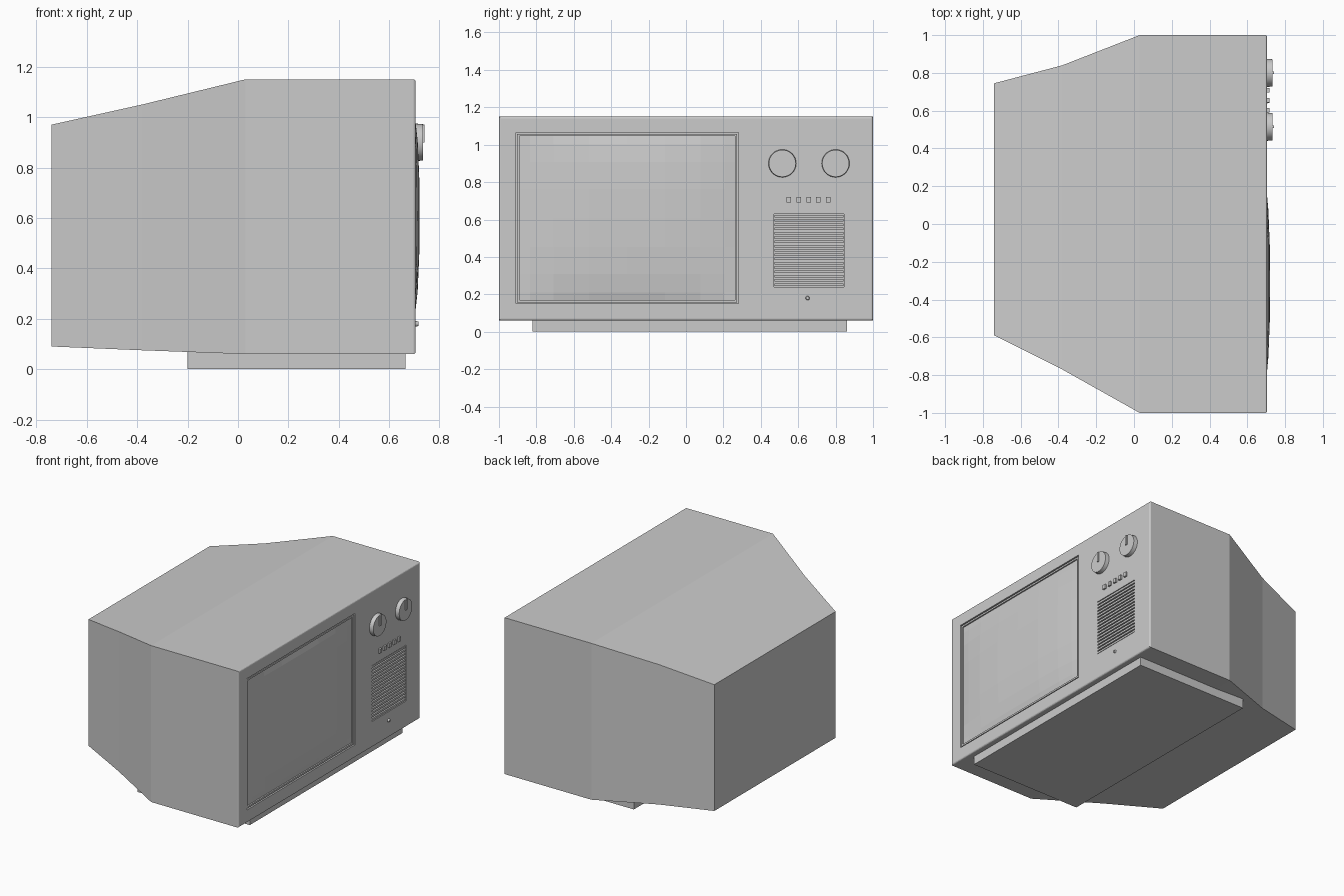
import bpy, bmesh, math
from mathutils import Matrix

if "Cube" in bpy.data.objects:
    bpy.data.objects.remove(bpy.data.objects["Cube"])

FRONT = 0.705


def finish(name, bm):
    bmesh.ops.recalc_face_normals(bm, faces=bm.faces[:])
    me = bpy.data.meshes.new(name)
    bm.to_mesh(me)
    bm.free()
    ob = bpy.data.objects.new(name, me)
    bpy.context.collection.objects.link(ob)
    return ob


def add_box(bm, x0, x1, y0, y1, z0, z1):
    m = Matrix.Translation(((x0 + x1) / 2, (y0 + y1) / 2, (z0 + z1) / 2))
    bmesh.ops.create_cube(bm, size=1, matrix=m @ Matrix.Diagonal((x1 - x0, y1 - y0, z1 - z0, 1)))


def boxes(name, *dims):
    bm = bmesh.new()
    for d in dims:
        add_box(bm, *d)
    return finish(name, bm)


def select_only(ob):
    bpy.ops.object.select_all(action='DESELECT')
    ob.select_set(True)
    bpy.context.view_layer.objects.active = ob


def disc(name, y, z, r1, r2, x0, x1, seg):
    bm = bmesh.new()
    m = Matrix.Translation(((x0 + x1) / 2, y, z)) @ Matrix.Rotation(math.pi / 2, 4, 'Y')
    bmesh.ops.create_cone(bm, cap_ends=True, segments=seg, radius1=r1, radius2=r2,
                          depth=x1 - x0, matrix=m)
    ob = finish(name, bm)
    select_only(ob)
    bpy.ops.object.shade_smooth_by_angle()
    return ob


# Cabinet: rectangular sections lofted from the back to the front
sections = [(-0.74, -0.59, 0.745, 0.09, 0.97), (-0.38, -0.77, 0.84, 0.075, 1.05),
            (0.03, -1, 1, 0.06, 1.15), (FRONT, -1, 1, 0.06, 1.15)]
bm = bmesh.new()
rings = [[bm.verts.new((x, y, z)) for y, z in ((a, c), (b, c), (b, d), (a, d))]
         for x, a, b, c, d in sections]
for r, s in zip(rings, rings[1:]):
    for i in range(4):
        j = (i + 1) % 4
        bm.faces.new((r[i], r[j], s[j], s[i]))
bm.faces.new(rings[0])
bm.faces.new(rings[-1])
rim = [e for e in bm.edges if all(v.co.x > FRONT - 0.001 for v in e.verts)]
bmesh.ops.bevel(bm, geom=rim, offset=0.01, segments=3, profile=0.5, affect='EDGES')
cabinet = finish("cabinet", bm)

# Recesses for the picture tube and the speaker
cutter = boxes("recess_cutter", (0.675, 0.8, -0.91, 0.28, 0.15, 1.065),
               (0.685, 0.8, 0.47, 0.845, 0.24, 0.63))
cutter.hide_render = True
mod = cabinet.modifiers.new("recesses", 'BOOLEAN')
mod.operation = 'DIFFERENCE'
mod.solver = 'EXACT'
mod.object = cutter
select_only(cabinet)
bpy.ops.object.modifier_apply(modifier=mod.name)
bpy.data.objects.remove(cutter)

# Base plinth
boxes("base", (-0.20, 0.665, -0.82, 0.86, 0, 0.08))

# Thin trim inside the screen opening
y0, y1, z0, z1, w = -0.903, 0.273, 0.157, 1.058, 0.012
boxes("screen_trim", (0.67, 0.702, y0, y0 + w, z0, z1), (0.67, 0.702, y1 - w, y1, z0, z1),
      (0.67, 0.702, y0 + w, y1 - w, z0, z0 + w), (0.67, 0.702, y0 + w, y1 - w, z1 - w, z1))

# Bulging glass
steps = [-1, -0.9, -0.68, -0.35, 0, 0.35, 0.68, 0.9, 1]
bm = bmesh.new()
grid = [[bm.verts.new((0.692 + 0.028 * (1 - abs(u) ** 3) * (1 - abs(v) ** 3) ** 0.8,
                       -0.315 + 0.578 * u, 0.6075 + 0.441 * v)) for u in steps] for v in steps]
for r, s in zip(grid, grid[1:]):
    for i in range(len(steps) - 1):
        bm.faces.new((r[i], r[i + 1], s[i + 1], s[i]))
finish("screen_glass", bm)

# Tuning knobs with pointers
for i, y in enumerate((0.515, 0.80)):
    disc(f"knob_{i + 1}", y, 0.90, 0.075, 0.072, 0.70, 0.733, 32)
    boxes(f"knob_pointer_{i + 1}", (0.72, 0.74, y - 0.007, y + 0.007, 0.90, 0.971))

# Row of push buttons
for i in range(5):
    y = 0.55 + 0.0525 * i
    boxes(f"button_{i + 1}", (0.69, 0.717, y - 0.012, y + 0.012, 0.69, 0.72))

# Speaker slats
n = 17
pitch = 0.39 / n
boxes("speaker_slats", *[(0.68, 0.703, 0.472, 0.843, 0.24 + pitch * (i + 0.2),
                          0.24 + pitch * (i + 0.8)) for i in range(n)])

# Power lamp
disc("power_lamp", 0.65, 0.18, 0.013, 0.008, 0.70, 0.717, 16)
